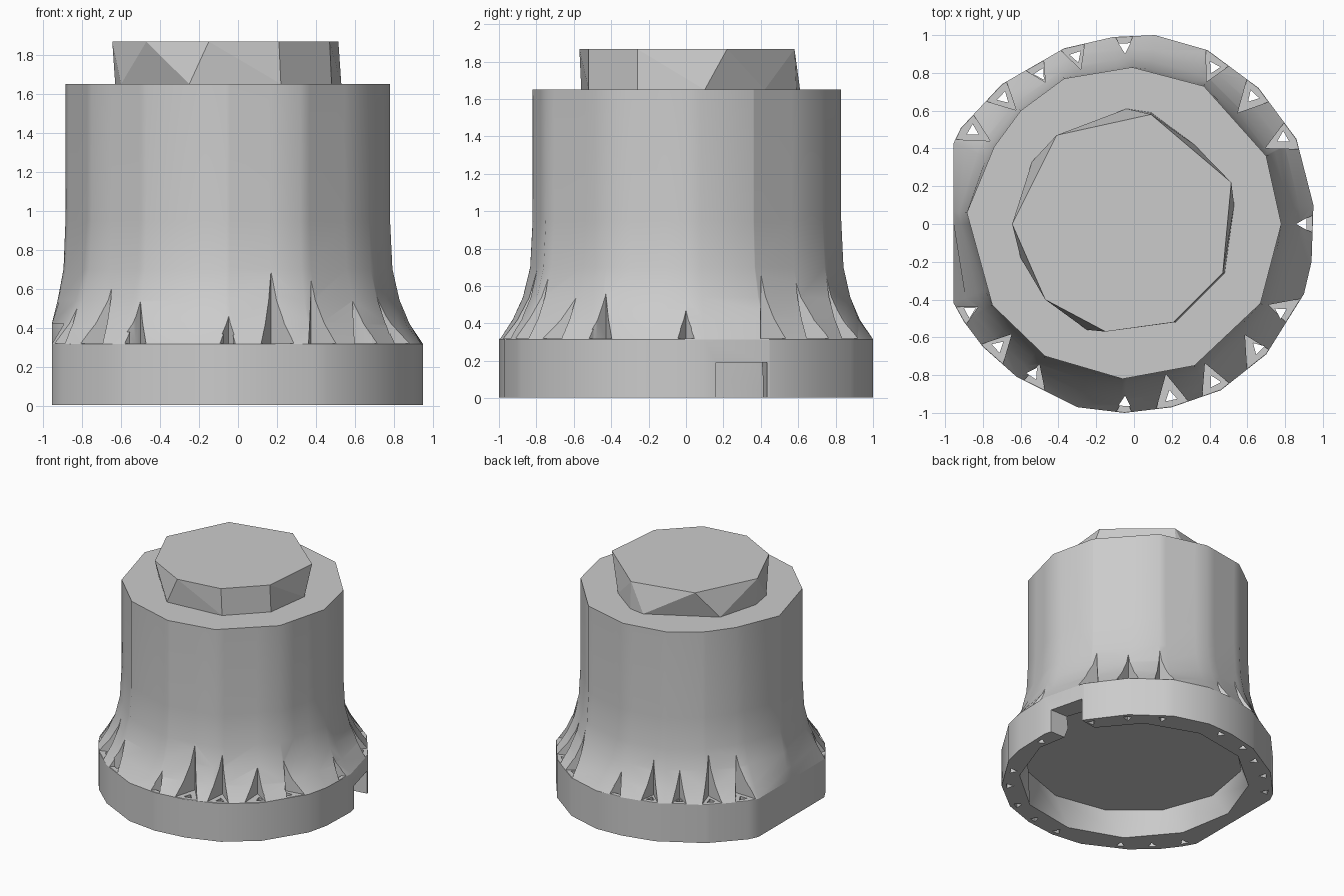
import bpy, bmesh
from math import sin, cos, atan2, radians, tau
from mathutils import Vector

old = bpy.data.objects.get("Cube")
if old:
    bpy.data.objects.remove(old)

grey = bpy.data.materials.new("plain grey")
grey.use_nodes = True
colour = (0.6, 0.6, 0.6, 1)
grey.diffuse_color = colour
grey.node_tree.nodes["Principled BSDF"].inputs["Base Color"].default_value = colour


def make_object(name, bm):
    bmesh.ops.recalc_face_normals(bm, faces=bm.faces)
    mesh = bpy.data.meshes.new(name)
    bm.to_mesh(mesh)
    bm.free()
    mesh.materials.append(grey)
    obj = bpy.data.objects.new(name, mesh)
    bpy.context.collection.objects.link(obj)
    return obj


def loft(bm, rings):
    """Skin a closed solid through rings with equal point counts."""
    loops = [[bm.verts.new(p) for p in ring] for ring in rings]
    for low, high in zip(loops, loops[1:]):
        for i in range(len(low)):
            j = (i + 1) % len(low)
            bm.faces.new((low[i], low[j], high[j], high[i]))
    bm.faces.new(loops[0][::-1])
    bm.faces.new(loops[-1])


def outline_radius(poly, angle):
    """Distance from the axis to a polygon along an angle."""
    d = Vector((cos(angle), sin(angle)))
    for a, b in zip(poly, poly[1:] + poly[:1]):
        a, edge = Vector(a), Vector(b) - Vector(a)
        det = d.cross(edge)
        if abs(det) > 1e-9:
            r, t = a.cross(edge) / det, a.cross(d) / det
            if r > 0 and -1e-5 <= t <= 1 + 1e-5:
                return r
    return 0.9


def polar(r, angle, z):
    return (r * cos(angle), r * sin(angle), z)


def cut(target, name, bm):
    cutter = make_object(name, bm)
    cutter.hide_render = True
    mod = target.modifiers.new(name, 'BOOLEAN')
    mod.operation, mod.solver, mod.object = 'DIFFERENCE', 'EXACT', cutter
    bpy.context.view_layer.objects.active = target
    bpy.ops.object.modifier_apply(modifier=mod.name)
    bpy.data.objects.remove(cutter)


# Outlines of the flange and of the upper body, anticlockwise
flange = [(.95, .1), (.86, .45), (.66, .72), (.39, .92), (.11, 1), (-.11, .99),
          (-.37, .93), (-.7, .74), (-.98, .44), (-1.03, 0), (-.97, -.425),
          (-.8, -.65), (-.62, -.81), (-.3, -.97), (-.05, -1), (.2, -.97),
          (.46, -.88), (.7, -.69), (.9, -.37), (.94, -.2)]
barrel = [(.78, 0), (.7, .36), (.37, .73), (-.01, .83), (-.37, .77), (-.6, .6),
          (-.74, .41), (-.885, .06), (-.75, -.43), (-.47, -.7), (-.06, -.82),
          (.32, -.75), (.67, -.42)]
FLANGE_TOP, FLARE_TOP, BODY_TOP, FLAT_X = .315, .95, 1.65, .955


def body_radius(angle, z):
    k = max(0, min(1, (FLARE_TOP - z) / (FLARE_TOP - FLANGE_TOP))) ** 2.8
    inner, outer = outline_radius(barrel, angle), outline_radius(flange, angle)
    r = inner + (outer - inner) * k
    # The right side is sliced off flat
    return min(r, FLAT_X / -cos(angle)) if cos(angle) < -.5 else r


# Body: straight flange, concave flare, straight barrel
angles = sorted({round(atan2(y, x) % tau, 3) for x, y in flange + barrel})
bm = bmesh.new()
loft(bm, [[polar(body_radius(a, z), a, z) for a in angles]
          for z in (.004, FLANGE_TOP, .42, .54, .7, FLARE_TOP, BODY_TOP)])
body = make_object("body", bm)

# Holes: angle, height the pocket reaches up the flare, twist of the pocket
holes = [(0, .48, 0), (30, .67, -4), (47, .62, 0), (63, .65, 0), (93, .48, 0),
         (109, .61, 0), (122, .56, 0), (136, .68, 0), (150, .63, 0),
         (208, .5, 0), (222, .61, 4), (236, .55, 18), (267, .45, 0),
         (282, .72, 0), (297, .65, -4), (315, .55, -14), (329, .58, 14)]

pockets, bores = bmesh.new(), bmesh.new()
for degrees, top, twist in holes:
    a = radians(degrees)
    out = Vector(polar(1, a, 0))
    side = Vector((-out.y, out.x, 0))
    edge = outline_radius(flange, a)
    # Wedge shaped pocket, point inward
    tip = body_radius(a, top) + .006
    reach = edge + .1 - tip
    fan = Vector(polar(reach, a + radians(twist), 0))
    spread = Vector((-fan.y, fan.x, 0)) * .52
    wedge = [out * tip, out * tip + fan + spread, out * tip + fan - spread]
    loft(pockets, [[p + Vector((0, 0, z)) for p in wedge] for z in (FLANGE_TOP + .003, 1)])
    # Three sided through bore
    bore = [out * (edge * .945 + .036 * cos(t)) + side * .036 * sin(t)
            for t in (tau / 2, tau * 5 / 6, tau / 6)]
    loft(bores, [[p + Vector((0, 0, z)) for p in bore] for z in (-.1, .6)])
cut(body, "pocket_cutter", pockets)
cut(body, "bore_cutter", bores)

# Shallow faceted recess underneath
bm = bmesh.new()
loft(bm, [[polar(r, radians(phase) + tau * i / 12, z) for i in range(12)]
          for r, phase, z in ((.85, 235, -.1), (.85, 235, .004), (.82, 245, .21))])
cut(body, "recess_cutter", bm)

# Slot through the rim on the left side
bm = bmesh.new()
slot = [(.65, .16), (1.1, .16), (1.1, .47), (.65, .4)]
loft(bm, [[(x, y, z) for x, y in slot] for z in (-.1, .19)])
cut(body, "slot_cutter", bm)

# Faceted cap: hull between two different polygons
cap_top = [(-.645, 0), (-.47, -.4), (-.15, -.57), (.21, -.52), (.47, -.26),
           (.515, .22), (.09, .58), (-.41, .47)]
cap_base = [(-.63, 0), (-.6, -.18), (-.25, -.56), (.22, -.52), (.48, -.26),
            (.53, .1), (.32, .42), (.09, .59), (-.04, .61), (-.54, .33)]
bm = bmesh.new()
for poly, z in ((cap_base, BODY_TOP - .001), (cap_top, 1.867)):
    for x, y in poly:
        bm.verts.new((x, y, z))
bmesh.ops.convex_hull(bm, input=bm.verts)
make_object("cap", bm)

# Smooth barrel and flare, with a crease where the flare meets the flange
bpy.ops.object.select_all(action='DESELECT')
body.select_set(True)
bpy.context.view_layer.objects.active = body
bpy.ops.object.shade_smooth_by_angle(angle=radians(40))
for edge in body.data.edges:
    if all(abs(body.data.vertices[v].co.z - FLANGE_TOP) < .001 for v in edge.vertices):
        edge.use_edge_sharp = True
